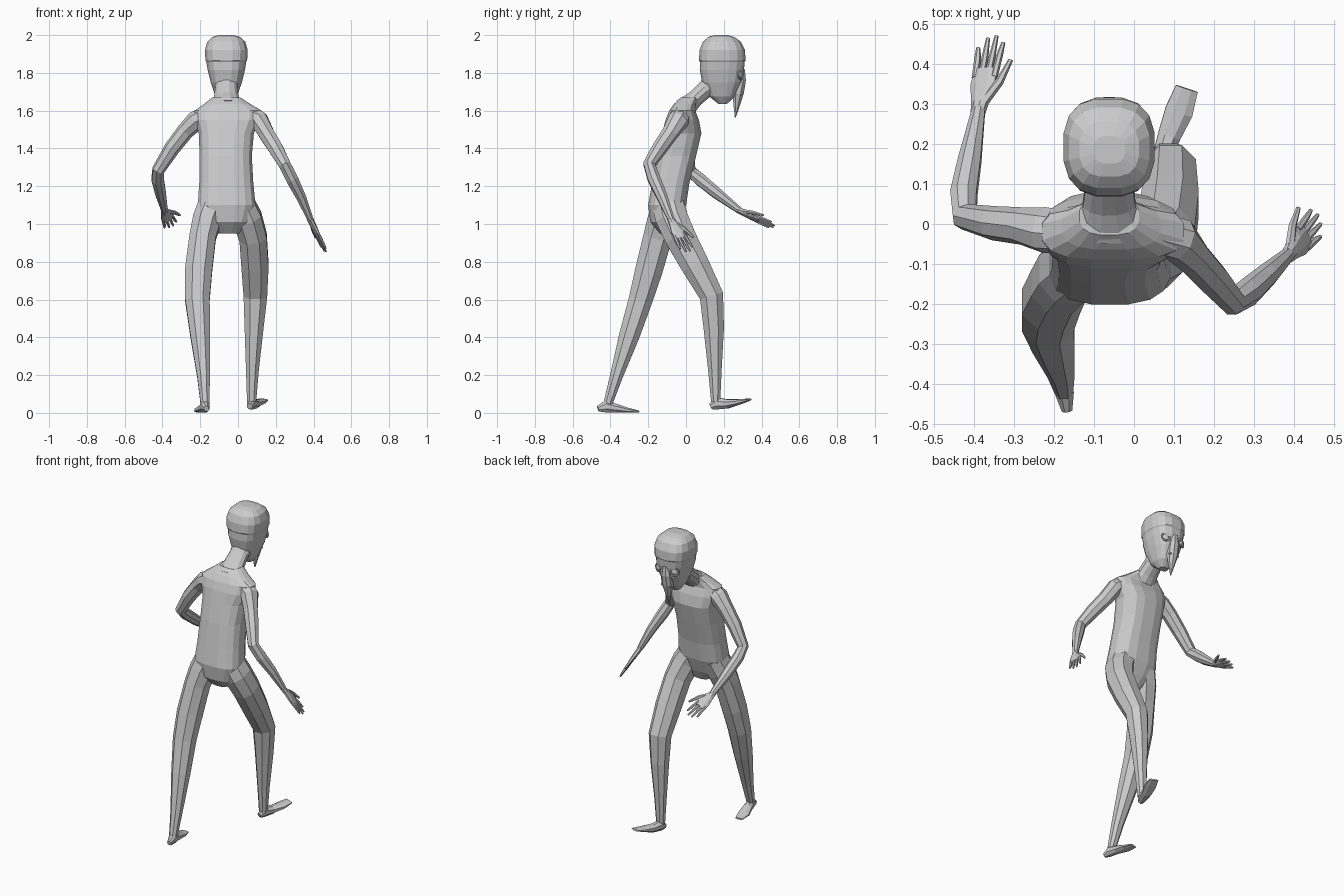
import bpy, bmesh, math
from mathutils import Vector

X, Y, Z = Vector((1, 0, 0)), Vector((0, 1, 0)), Vector((0, 0, 1))


def ring(c, u, v, a, b, n, p):
    pts = []
    for i in range(n):
        t = 2 * math.pi * (i + 0.5) / n
        cs, sn = math.cos(t), math.sin(t)
        pts.append(c + u * a * math.copysign(abs(cs) ** (2 / p), cs)
                   + v * b * math.copysign(abs(sn) ** (2 / p), sn))
    return pts


def loft(name, rows, n=8, p=2.0, ref=X, level=False):
    """Skin a row of rings; each row is x, y, z, half width, half depth."""
    bm = bmesh.new()
    cs = [Vector(r[:3]) for r in rows]
    rings = []
    for i, r in enumerate(rows):
        if level:
            u, v = X, Y
        else:
            t = (cs[min(i + 1, len(cs) - 1)] - cs[max(i - 1, 0)]).normalized()
            u = (ref - t * ref.dot(t)).normalized()
            v = t.cross(u)
        rings.append([bm.verts.new(q) for q in ring(cs[i], u, v, r[3], r[4], n, p)])
    for a, b in zip(rings, rings[1:]):
        for i in range(n):
            j = (i + 1) % n
            bm.faces.new((a[i], a[j], b[j], b[i]))
    bm.faces.new(rings[0][::-1])
    bm.faces.new(rings[-1])
    bmesh.ops.recalc_face_normals(bm, faces=bm.faces[:])
    me = bpy.data.meshes.new(name)
    bm.to_mesh(me)
    bm.free()
    ob = bpy.data.objects.new(name, me)
    bpy.context.collection.objects.link(ob)
    return ob


def hand(side, wrist, d, u):
    """Palm, four fingers and thumb; d points along the hand, u to the thumb."""
    w, d = Vector(wrist), Vector(d).normalized()
    u = Vector(u)
    u = (u - d * u.dot(d)).normalized()

    def at(along, across):
        return w + d * along + u * across

    def part(name, rows, n):
        loft(f"{side}_{name}", [(*at(l, s), a, b) for l, s, a, b in rows], n, ref=u)

    part("palm", [(-.015, 0, .018, .017), (.02, 0, .024, .016),
                  (.07, 0, .037, .013), (.115, 0, .035, .009)], 8)
    for k, length in enumerate((.185, .205, .2, .175)):
        s = .027 - .018 * k
        part(f"finger_{k + 1}", [(.09, s, .009, .009), (.15, s * 1.15, .0085, .008),
                                 (length, s * 1.3, .005, .005)], 6)
    part("thumb", [(.025, .012, .014, .012), (.075, .045, .011, .01),
                   (.135, .066, .006, .006)], 6)


# Torso
loft("torso", [
    (-.05, -.10, .95, .055, .04), (-.055, -.11, 1.01, .115, .08),
    (-.06, -.10, 1.10, .155, .102), (-.062, -.08, 1.22, .145, .1),
    (-.065, -.05, 1.36, .14, .105), (-.062, -.022, 1.48, .148, .105),
    (-.055, -.02, 1.55, .175, .09), (-.052, -.02, 1.60, .18, .07),
    (-.057, -.005, 1.635, .125, .06), (-.062, .02, 1.67, .075, .048)],
    16, 2.7, level=True)

# Neck
loft("neck", [
    (-.06, -.01, 1.61, .10, .06), (-.062, .05, 1.665, .068, .045),
    (-.062, .105, 1.715, .06, .048), (-.062, .17, 1.78, .07, .06)], 12)

# Head with the skull cap flaring just above the nape
loft("head", [
    (-.062, .195, 1.635, .028, .022), (-.062, .19, 1.675, .058, .068),
    (-.062, .19, 1.75, .084, .106), (-.062, .19, 1.815, .1, .119),
    (-.062, .192, 1.858, .107, .120), (-.062, .192, 1.866, .112, .125),
    (-.062, .192, 1.92, .115, .122), (-.062, .19, 1.965, .102, .102),
    (-.062, .187, 1.99, .075, .07), (-.062, .185, 2.0, .04, .035)],
    16, 2.7, level=True)

# Long beak hanging from the face
loft("beak", [
    (-.062, .298, 1.82, .02, .014), (-.062, .293, 1.76, .036, .026),
    (-.062, .276, 1.69, .036, .032), (-.062, .269, 1.63, .02, .019),
    (-.062, .261, 1.565, .003, .003)], 8, level=True)

# Eyes with rims, and nostrils
for s, side in ((-1, "left"), (1, "right")):
    face_dir = Vector((s * .45, 1, 0)).normalized()
    rot = face_dir.to_track_quat('Z', 'Y').to_euler()
    loc = (-.062 + s * .06, .289, 1.79)
    bpy.ops.mesh.primitive_torus_add(major_segments=12, minor_segments=5, major_radius=.025,
                                     minor_radius=.005, location=loc, rotation=rot)
    bpy.context.object.name = f"{side}_eye_rim"
    bpy.ops.mesh.primitive_uv_sphere_add(segments=10, ring_count=6, radius=.02,
                                         location=loc, rotation=rot)
    bpy.context.object.name = f"{side}_eye"
    bpy.context.object.scale = (1, 1, .4)
    bpy.ops.mesh.primitive_uv_sphere_add(segments=8, ring_count=5, radius=.009,
                                         location=(-.062 + s * .029, .29, 1.69))
    bpy.context.object.name = f"{side}_nostril"

# Legs: left trails, right strides forward
loft("left_leg", [
    (-.135, -.095, 1.10, .08, .09), (-.165, -.12, 1.02, .08, .09),
    (-.187, -.15, .93, .075, .082), (-.208, -.195, .76, .077, .078),
    (-.215, -.24, .60, .07, .068), (-.2, -.30, .41, .056, .058),
    (-.182, -.37, .19, .036, .036), (-.175, -.413, .05, .025, .026)], 8, 2.2)
loft("right_leg", [
    (.015, -.095, 1.10, .08, .09), (.05, -.075, 1.03, .082, .092),
    (.08, -.03, .93, .078, .088), (.09, .05, .78, .077, .08),
    (.092, .135, .62, .067, .068), (.085, .147, .45, .054, .058),
    (.076, .153, .22, .036, .038), (.072, .157, .06, .026, .026)], 8, 2.2)

# Feet: left flat, right with the toes lifted
loft("left_foot", [
    (-.167, -.466, .022, .014, .016), (-.173, -.425, .034, .025, .034),
    (-.183, -.37, .025, .03, .025), (-.197, -.31, .014, .038, .014),
    (-.205, -.25, .007, .026, .006)], 8)
loft("right_foot", [
    (.062, .132, .035, .016, .018), (.07, .165, .05, .026, .034),
    (.088, .22, .048, .031, .026), (.112, .28, .058, .038, .016),
    (.132, .338, .07, .031, .006)], 8)

# Arms
loft("left_arm", [
    (-.16, -.02, 1.575, .055, .055), (-.225, -.015, 1.545, .058, .052),
    (-.28, -.005, 1.49, .047, .045), (-.35, .002, 1.40, .043, .042),
    (-.422, .018, 1.285, .034, .034), (-.425, .075, 1.235, .035, .036),
    (-.41, .16, 1.165, .032, .03), (-.388, .285, 1.07, .019, .017)], 8, ref=Y + X * .6)
loft("right_arm", [
    (.05, -.02, 1.58, .055, .055), (.112, -.04, 1.55, .057, .052),
    (.15, -.085, 1.48, .045, .045), (.2, -.14, 1.40, .041, .042),
    (.247, -.195, 1.315, .034, .034), (.285, -.17, 1.24, .036, .035),
    (.335, -.125, 1.14, .03, .028), (.385, -.077, 1.02, .019, .017)], 8, ref=Y)

# Hands
hand("left", (-.388, .285, 1.07), (.035, .185, -.085), (.85, .1, .45))
hand("right", (.385, -.077, 1.02), (.07, .08, -.15), (-.4, .85, .3))
